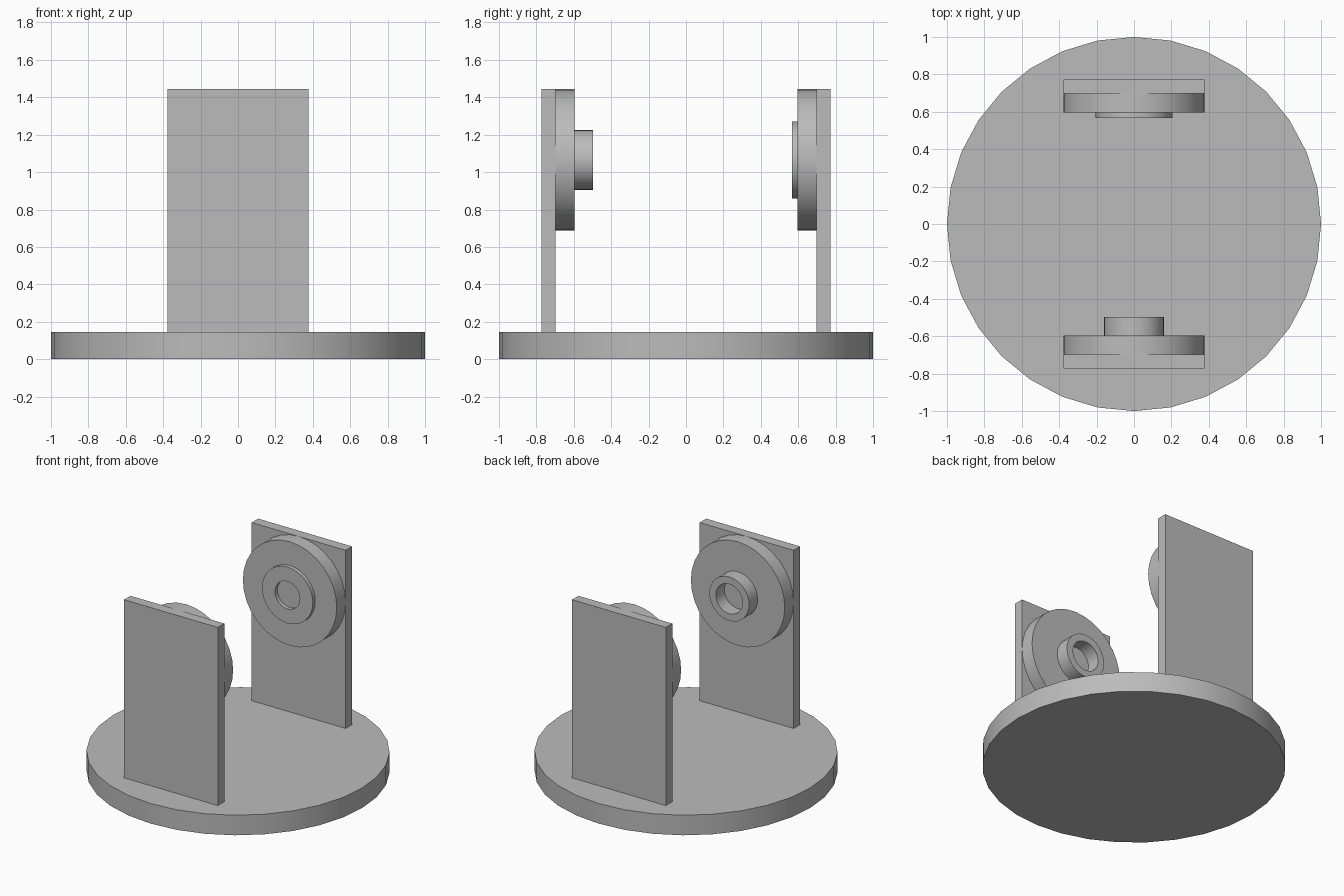
import bpy
import bmesh
from math import cos, sin, tau, radians

SIDES = 32
AXIS_Z = 1.065      # height of the shared bearing axis
PLATE_TOP = 1.443
BASE_TOP = 0.146
HALF_W = 0.378

cube = bpy.data.objects.get("Cube")
if cube:
    bpy.data.objects.remove(cube, do_unlink=True)

grey = bpy.data.materials.new("plain_grey")
grey.use_nodes = True
colour = (0.5, 0.5, 0.5, 1)
grey.diffuse_color = colour
grey.node_tree.nodes["Principled BSDF"].inputs["Base Color"].default_value = colour


def finish(name, bm, smooth):
    bmesh.ops.recalc_face_normals(bm, faces=bm.faces[:])
    mesh = bpy.data.meshes.new(name)
    bm.to_mesh(mesh)
    bm.free()
    mesh.materials.append(grey)
    obj = bpy.data.objects.new(name, mesh)
    bpy.context.collection.objects.link(obj)
    if smooth:
        bpy.ops.object.select_all(action="DESELECT")
        obj.select_set(True)
        bpy.context.view_layer.objects.active = obj
        bpy.ops.object.shade_smooth_by_angle(angle=radians(30))
    return obj


def box(name, x, y, z):
    bm = bmesh.new()
    bmesh.ops.create_cube(bm, size=1)
    for v in bm.verts:
        v.co = [lo + (c + 0.5) * (hi - lo) for c, (lo, hi) in zip(v.co, (x, y, z))]
    return finish(name, bm, False)


def turned(name, place, start, end, outer, inner=0):
    """Solid disc, or a ring when inner is set; place maps (u, v, along) to a point."""
    bm = bmesh.new()

    def loop(radius, along):
        return [bm.verts.new(place(radius * cos(tau * i / SIDES),
                                   radius * sin(tau * i / SIDES), along))
                for i in range(SIDES)]

    loops = [loop(outer, start), loop(outer, end)]
    if inner:
        loops += [loop(inner, end), loop(inner, start)]
        pairs = list(zip(loops, loops[1:] + loops[:1]))
    else:
        pairs = [tuple(loops)]
        for ends in loops:
            bm.faces.new(ends)
    for a, b in pairs:
        for i in range(SIDES):
            j = (i + 1) % SIDES
            bm.faces.new((a[i], a[j], b[j], b[i]))
    return finish(name, bm, True)


def upright(u, v, along):
    return (u, v, along)


def facing_y(u, v, along):
    return (u, along, AXIS_Z + v)


# Round base
turned("base", upright, 0, BASE_TOP, 1)

# Two upright plates, each carrying a round disc on its inner face
for label, side in (("front", -1), ("back", 1)):
    ys = sorted((side * 0.698, side * 0.772))
    box(label + "_plate", (-HALF_W, HALF_W), ys, (BASE_TOP, PLATE_TOP))
    turned(label + "_disc", facing_y, side * 0.698, side * 0.596, HALF_W)

# Open collars on the discs: a deep narrow one and a shallow wide one
turned("front_collar", facing_y, -0.596, -0.497, 0.16, 0.108)
turned("back_collar", facing_y, 0.596, 0.568, 0.205, 0.1)
